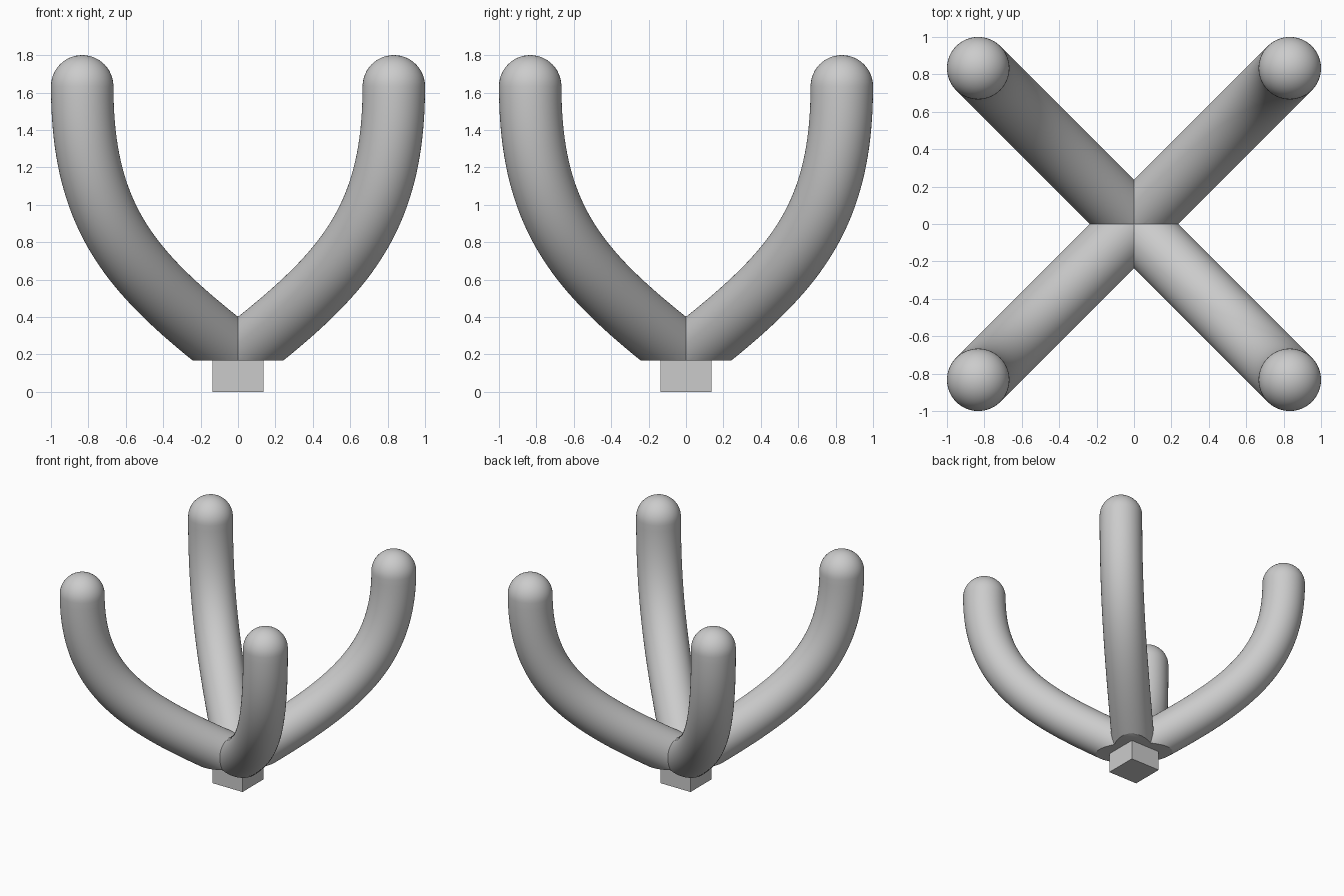
import bpy, bmesh, math
from mathutils import Vector

if "Cube" in bpy.data.objects:
    bpy.data.objects.remove(bpy.data.objects["Cube"])

R = 0.167          # tube radius
SEG = 64           # tube sides
CUT = 0.166        # flat underside height
TIP = 0.833
Z0 = 0.188

# Arm centre line: cubic curve in the diagonal plane, as (x = y, z)
P = [(0, Z0), (0.55, Z0 + 0.78 * 0.55), (TIP, 0.90), (TIP, 1.633)]
P = [Vector((a, a, z)) for a, z in P]


def curve(t):
    s = 1 - t
    pos = P[0] * s**3 + P[1] * 3*s*s*t + P[2] * 3*s*t*t + P[3] * t**3
    tan = (P[1]-P[0]) * s*s + (P[2]-P[1]) * 2*s*t + (P[3]-P[2]) * t*t
    return pos, tan.normalized()


# Stations along the arm: straight run-in, curve, rounded tip
stations = []
start, tan0 = curve(0)
stations.append((start - tan0 * 0.8, tan0, R))
for i in range(41):
    p, t = curve(i / 40)
    stations.append((p, t, R))
end, tan1 = curve(1)
for i in range(1, 12):
    a = i / 12 * math.pi / 2
    stations.append((end + tan1 * R * math.sin(a), tan1, R * math.cos(a)))

# Sweep the rings
bm = bmesh.new()
side = Vector((1, -1, 0)).normalized()
rings = []
for p, t, r in stations:
    up = t.cross(side)
    angles = [2 * math.pi * k / SEG for k in range(SEG)]
    rings.append([bm.verts.new(p + side * r * math.cos(a) + up * r * math.sin(a))
                  for a in angles])
for a, b in zip(rings, rings[1:]):
    for k in range(SEG):
        n = (k + 1) % SEG
        bm.faces.new((a[k], a[n], b[n], b[k]))
pole = bm.verts.new(end + tan1 * R)
for k in range(SEG):
    bm.faces.new((rings[-1][k], rings[-1][(k + 1) % SEG], pole))
bmesh.ops.recalc_face_normals(bm, faces=bm.faces[:])


def trim(co, no):
    geom = bm.verts[:] + bm.edges[:] + bm.faces[:]
    res = bmesh.ops.bisect_plane(bm, geom=geom, dist=1e-6, plane_co=co,
                                 plane_no=no, clear_inner=True)
    return [e for e in res["geom_cut"] if isinstance(e, bmesh.types.BMEdge)]


# Flat underside, then keep one quadrant for mirroring
edges = trim((0, 0, CUT), (0, 0, 1))
bmesh.ops.edgeloop_fill(bm, edges=edges)
trim((0, 0, 0), (1, 0, 0))
trim((0, 0, 0), (0, 1, 0))
bmesh.ops.recalc_face_normals(bm, faces=bm.faces[:])
if sum(f.normal.z * f.calc_area() for f in bm.faces if f.calc_center_median().z < CUT + 1e-4) > 0:
    bmesh.ops.reverse_faces(bm, faces=bm.faces[:])

mesh = bpy.data.meshes.new("arms")
bm.to_mesh(mesh)
bm.free()
arms = bpy.data.objects.new("arms", mesh)
bpy.context.collection.objects.link(arms)

# Four arms by mirroring
bpy.ops.object.select_all(action='DESELECT')
bpy.context.view_layer.objects.active = arms
arms.select_set(True)
m = arms.modifiers.new("mirror", 'MIRROR')
m.use_axis = (True, True, False)
bpy.ops.object.modifier_apply(modifier=m.name)
bpy.ops.object.shade_smooth_by_angle(angle=math.radians(30))

# Square foot
bpy.ops.mesh.primitive_cube_add(size=1, location=(0, 0, 0.09))
foot = bpy.context.object
foot.name = "foot"
foot.scale = (0.274, 0.274, 0.18)
